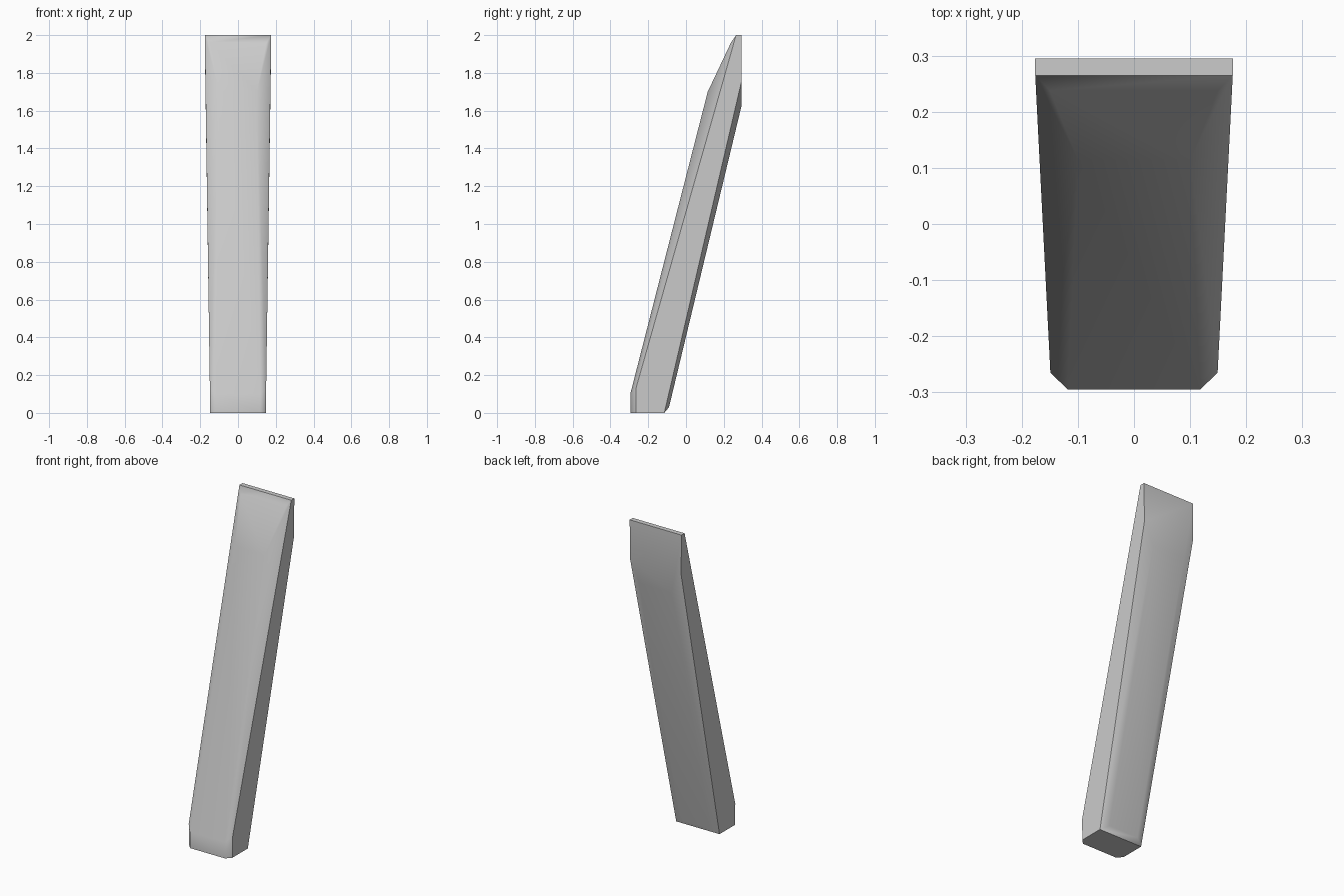
import bpy
import bmesh

if "Cube" in bpy.data.objects:
    bpy.data.objects.remove(bpy.data.objects["Cube"], do_unlink=True)

# Single grey material
grey = bpy.data.materials.new("plain grey")
grey.use_nodes = True
colour = (0.6, 0.6, 0.6, 1)
grey.diffuse_color = colour
grey.node_tree.nodes["Principled BSDF"].inputs["Base Color"].default_value = colour

# Corners of the left half, each mirrored to the right
front_ridge = [(0.118, -0.295, 0), (0.118, -0.295, 0.1), (0.1, 0.115, 1.7), (0.15, 0.238, 1.96)]
side_panel = [(0.147, -0.265, 0), (0.149, -0.265, 0.13), (0.176, 0.265, 2),
              (0.176, 0.295, 2), (0.173, 0.295, 1.76), (0.147, -0.115, 0)]
back_ridge = [(0.1, -0.09, 0.03), (0.11, 0.295, 1.63)]

# Leaning post as the convex skin of its corners
bm = bmesh.new()
for x, y, z in front_ridge + side_panel + back_ridge:
    for side in (1, -1):
        bm.verts.new((side * x, y, z))
bmesh.ops.convex_hull(bm, input=bm.verts[:])
bmesh.ops.dissolve_limit(bm, angle_limit=0.03, verts=bm.verts[:], edges=bm.edges[:])
bmesh.ops.recalc_face_normals(bm, faces=bm.faces[:])
bm.normal_update()


def is_flat_end(face):
    return abs(face.normal.x) > 0.95 or abs(face.normal.z) > 0.95


# Rounded front and back, crisp side panels and ends
for face in bm.faces:
    face.smooth = True
for edge in bm.edges:
    flats = [is_flat_end(f) for f in edge.link_faces]
    edge.smooth = not (any(flats) and edge.calc_face_angle(0) > 0.2)

mesh = bpy.data.meshes.new("leaning_post")
bm.to_mesh(mesh)
bm.free()
mesh.materials.append(grey)
post = bpy.data.objects.new("leaning_post", mesh)
bpy.context.collection.objects.link(post)

# Large faces keep even shading
weighted = post.modifiers.new("even shading", "WEIGHTED_NORMAL")
weighted.keep_sharp = True
